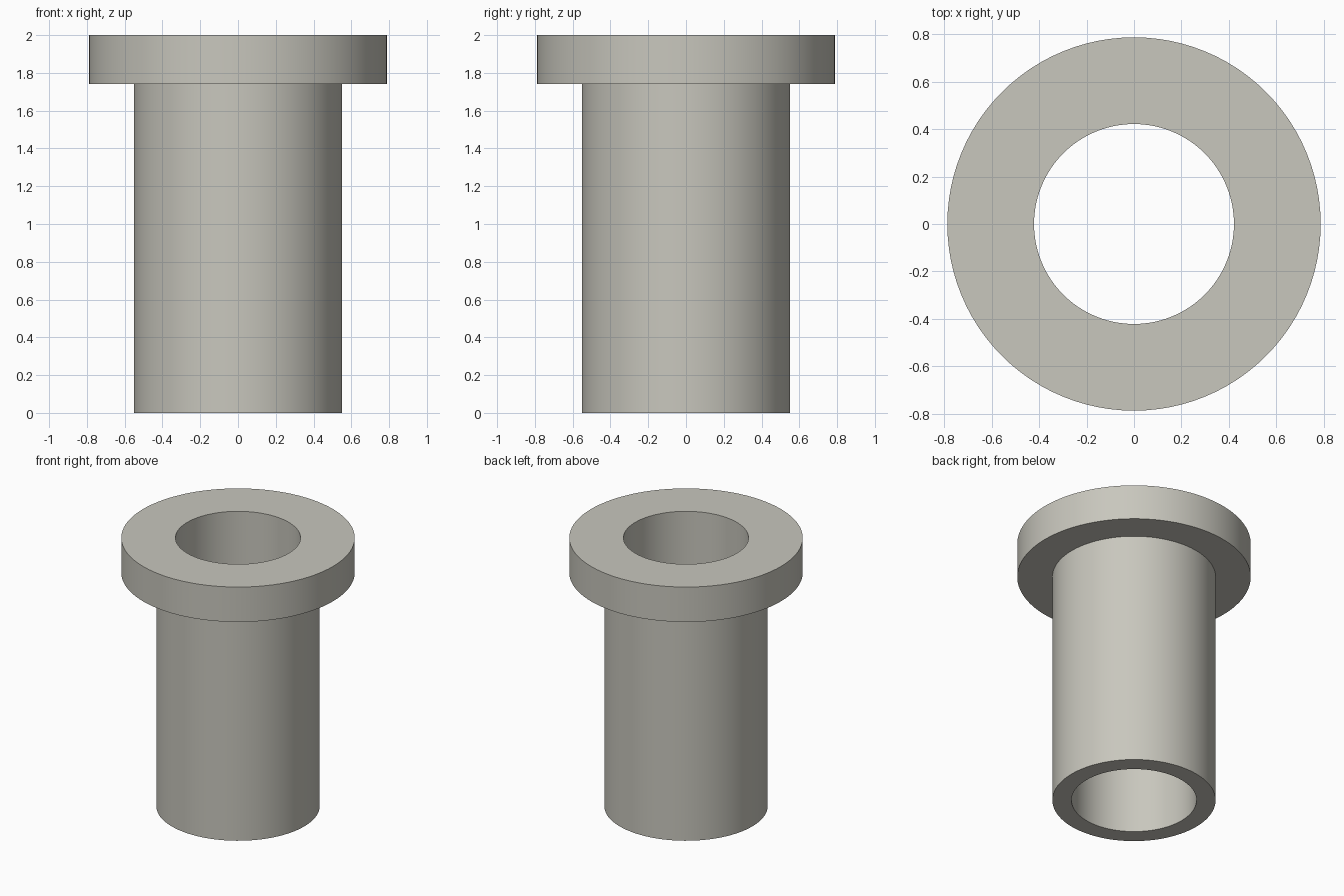
import bpy
import bmesh
import math

cube = bpy.data.objects.get("Cube")
if cube:
    bpy.data.objects.remove(cube, do_unlink=True)

SEGMENTS = 96
BORE, BARREL, FLANGE = 0.422, 0.551, 0.788
SHOULDER, TOP = 1.74, 2.0

# Warm grey metal
metal = bpy.data.materials.new("warm_grey_metal")
metal.use_nodes = True
colour = (0.58, 0.57, 0.51, 1.0)
metal.diffuse_color = colour
metal.node_tree.nodes["Principled BSDF"].inputs["Base Color"].default_value = colour

# Closed cross-section (radius, height) of the flanged sleeve
profile = [(BORE, 0), (BARREL, 0), (BARREL, SHOULDER),
           (FLANGE, SHOULDER), (FLANGE, TOP), (BORE, TOP)]

# Revolve the section around z
bm = bmesh.new()
rings = []
for radius, height in profile:
    ring = []
    for i in range(SEGMENTS):
        a = math.tau * i / SEGMENTS
        ring.append(bm.verts.new((radius * math.cos(a), radius * math.sin(a), height)))
    rings.append(ring)
for k, ring in enumerate(rings):
    above = rings[(k + 1) % len(rings)]
    for i in range(SEGMENTS):
        j = (i + 1) % SEGMENTS
        bm.faces.new((ring[i], ring[j], above[j], above[i]))
bmesh.ops.recalc_face_normals(bm, faces=bm.faces)

mesh = bpy.data.meshes.new("flanged_sleeve")
bm.to_mesh(mesh)
bm.free()
mesh.materials.append(metal)
sleeve = bpy.data.objects.new("flanged_sleeve", mesh)
bpy.context.collection.objects.link(sleeve)

# Smooth round walls, crisp rims
bpy.ops.object.select_all(action="DESELECT")
sleeve.select_set(True)
bpy.context.view_layer.objects.active = sleeve
bpy.ops.object.shade_smooth_by_angle(angle=math.radians(30))
